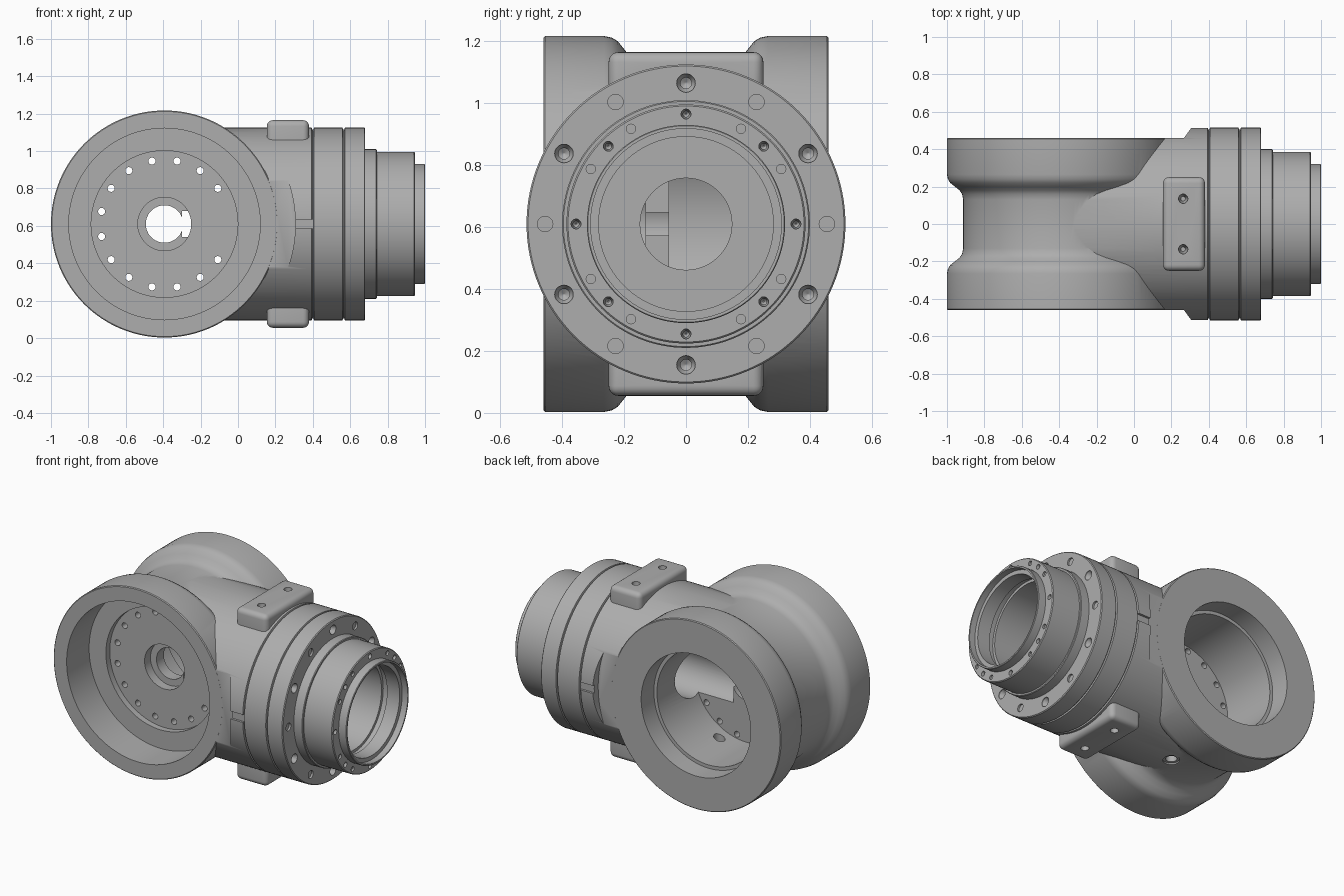
import bpy, bmesh, math
from mathutils import Matrix, Vector

cube = bpy.data.objects.get("Cube")
if cube:
    bpy.data.objects.remove(cube, do_unlink=True)

CX, CZ = -0.393, 0.61          # drum axis position
DRUM = Vector((CX, 0, CZ))
NECK = Vector((0, 0, CZ))

metal = bpy.data.materials.new("cast_grey")
metal.use_nodes = True
metal.diffuse_color = (0.42, 0.42, 0.42, 1)
metal.node_tree.nodes["Principled BSDF"].inputs["Base Color"].default_value = (0.42, 0.42, 0.42, 1)


def make(name, bm):
    bmesh.ops.recalc_face_normals(bm, faces=bm.faces)
    mesh = bpy.data.meshes.new(name)
    bm.to_mesh(mesh)
    bm.free()
    mesh.materials.append(metal)
    ob = bpy.data.objects.new(name, mesh)
    bpy.context.collection.objects.link(ob)
    return ob


def lathe(name, profile, axis, origin, segs=96):
    """Solid of revolution from (position along axis, radius) points."""
    bm = bmesh.new()
    rings = []
    for a, r in profile:
        ring = []
        for i in range(segs):
            t = 2 * math.pi * i / segs
            u, v = r * math.cos(t), r * math.sin(t)
            p = {"x": (a, u, v), "y": (u, a, v), "z": (u, v, a)}[axis]
            ring.append(bm.verts.new(Vector(p) + origin))
        rings.append(ring)
    for lo, hi in zip(rings, rings[1:]):
        for i in range(segs):
            j = (i + 1) % segs
            bm.faces.new((lo[i], lo[j], hi[j], hi[i]))
    bm.faces.new(rings[0])
    bm.faces.new(rings[-1])
    return make(name, bm)


def combine(target, tools, operation="DIFFERENCE"):
    """Apply booleans and discard the tools."""
    for tool in tools:
        tool.hide_render = True
        mod = target.modifiers.new("cut", "BOOLEAN")
        mod.operation, mod.solver, mod.object = operation, "EXACT", tool
    apply_all(target)
    for tool in tools:
        bpy.data.objects.remove(tool, do_unlink=True)


def apply_all(ob):
    dg = bpy.context.evaluated_depsgraph_get()
    mesh = bpy.data.meshes.new_from_object(ob.evaluated_get(dg))
    ob.modifiers.clear()
    ob.data = mesh


# Drum with a narrow rounded waist
half = [(0.46, 0.602), (0.455, 0.607), (0.265, 0.607), (0.24, 0.602), (0.22, 0.59),
        (0.2, 0.565), (0.18, 0.54), (0.16, 0.526), (0.13, 0.52)]
housing = lathe("housing", [(-a, r) for a, r in half] + half[::-1], "y", DRUM, 128)


# Stepped neck with two grooves
def groove(x, r=0.515, w=0.006):
    return [(x - w, r), (x - w / 2, r - 0.01), (x + w / 2, r - 0.01), (x + w, r)]


neck = lathe("neck", [(-0.32, 0.515)] + groove(0.4) + groove(0.565) + [
    (0.675, 0.515), (0.68, 0.51), (0.68, 0.4), (0.738, 0.4), (0.742, 0.396), (0.742, 0.386),
    (0.94, 0.386), (0.945, 0.381), (0.945, 0.32), (0.997, 0.32), (1.0, 0.317)], "x", NECK, 128)

# Flats on the neck beside the drum faces, and a key slot in each
trims = []
for s in (-1, 1):
    trims.append(lathe("flat_cutter", [(s * 0.4598, 0.7), (s * 0.7, 0.7)], "y", DRUM))
    bm = bmesh.new()
    bmesh.ops.create_cube(bm, size=1, matrix=Matrix.Translation((0.35, s * 0.515, CZ))
                          @ Matrix.Diagonal((0.1, 0.03, 0.05, 1)))
    trims.append(make("slot_cutter", bm))
combine(neck, trims)

# Rounded mounting pads on top and bottom, made as one block through the neck
bm = bmesh.new()
bmesh.ops.create_cube(bm, size=1, matrix=Matrix.Translation((0.267, 0, CZ))
                      @ Matrix.Diagonal((0.225, 0.5, 1.11, 1)))
bmesh.ops.bevel(bm, geom=bm.edges[:], offset=0.032, segments=5, profile=0.5, affect="EDGES")
pads = make("mounting_pads", bm)
combine(housing, [neck, pads], "UNION")

# Main bores
bores = [
    lathe("front_pocket", [(-0.6, 0.512), (-0.23, 0.512), (-0.23, 0.392), (-0.19, 0.392)], "y", DRUM),
    lathe("back_bore", [(0.6, 0.392), (0.33, 0.392), (0.33, 0.37), (-0.055, 0.37)], "y", DRUM),
    lathe("hub_hole", [(-0.3, 0.143), (-0.13, 0.143), (-0.13, 0.1), (0.1, 0.1)], "y", DRUM, 48),
    lathe("neck_bore", [(1.1, 0.308), (0.96, 0.308), (0.96, 0.282), (0.87, 0.282), (0.87, 0.3),
                        (0.83, 0.3), (0.83, 0.282), (0.45, 0.282), (0.45, 0.148),
                        (-0.3, 0.148)], "x", NECK),
    lathe("drain_hole", [(-0.1, 0.05), (0.105, 0.05), (0.105, 0.034), (0.4, 0.034)], "z",
          Vector((-0.26, 0.03, 0)), 24),
]
combine(housing, bores)

# Bolt holes
holes = []


def ring_point(radius, deg):
    t = math.radians(deg)
    return radius * math.cos(t), radius * math.sin(t)


for k in range(1, 15):                     # hub plate, through
    u, v = ring_point(0.343, 11.25 + 22.5 * k)
    holes.append(lathe("hub_bolt", [(-0.3, 0.019), (0.02, 0.019)], "y", DRUM + Vector((u, 0, v)), 16))


def flange_hole(x, radius, deg, r, sunk):
    u, v = ring_point(radius, deg)
    if sunk:
        prof = [(x + 0.02, r), (x - 0.008, r), (x - 0.03, r * 0.6), (x - 0.08, r * 0.6), (x - 0.09, 0.002)]
    else:
        prof = [(x + 0.02, r), (x - 0.012, r)]
    holes.append(lathe("flange_bolt", prof, "x", NECK + Vector((0, u, v)), 20))


for k in range(12):                        # large flange
    flange_hole(0.68, 0.455, 30 * k, 0.03 if k % 2 else 0.025, k % 2 == 1)
    if k % 3:                              # end face, plain holes
        flange_hole(0.945, 0.355, 30 * k, 0.015, False)
for k in range(8):                         # end face, drilled holes
    flange_hole(0.945, 0.355, 45 * k, 0.016, True)

# Pad holes
for y in (-0.135, 0.135):
    for s in (-1, 1):
        holes.append(lathe("pad_hole", [(s * 0.6, 0.025), (s * 0.53, 0.025), (s * 0.48, 0.012)], "z",
                           Vector((0.263, y, CZ)), 20))
combine(housing, holes)

# Smooth shading with sharp edges kept
bpy.ops.object.select_all(action="DESELECT")
housing.select_set(True)
bpy.context.view_layer.objects.active = housing
bpy.ops.object.shade_smooth_by_angle(angle=math.radians(28))
